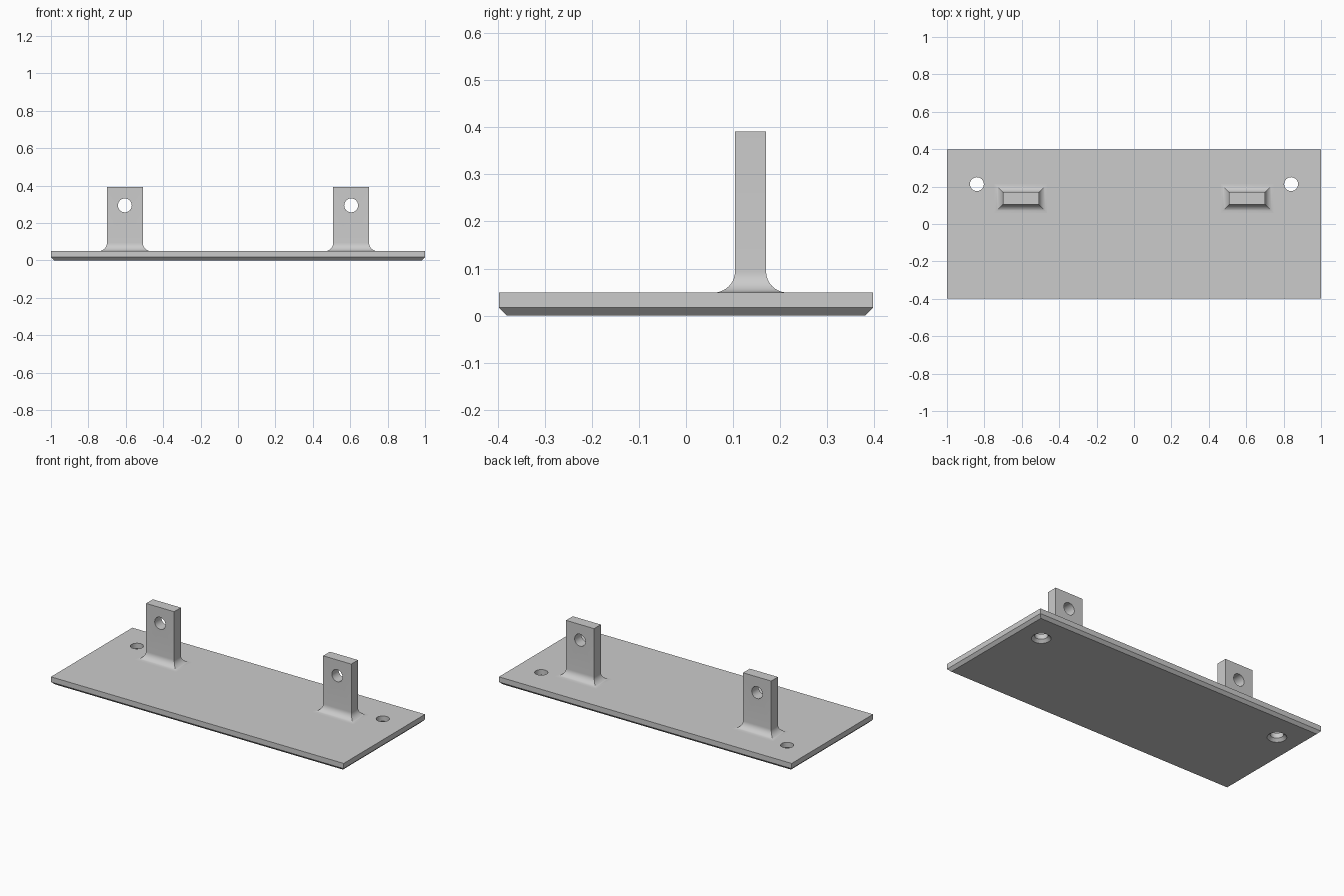
import bpy, bmesh, math
from mathutils import Matrix, Vector

cube = bpy.data.objects.get("Cube")
if cube:
    bpy.data.objects.remove(cube, do_unlink=True)

PLATE_TOP, CHAMFER = 0.049, 0.017
HOLE_R, SEGMENTS = 0.037, 48

grey = bpy.data.materials.new("light grey")
grey.use_nodes = True
grey.diffuse_color = (0.6, 0.6, 0.6, 1)
grey.node_tree.nodes["Principled BSDF"].inputs["Base Color"].default_value = (0.6, 0.6, 0.6, 1)


def stack(name, rings):
    """Closed solid skinned through a list of equal-sized rings."""
    bm = bmesh.new()
    loops = [[bm.verts.new(p) for p in ring] for ring in rings]
    n = len(loops[0])
    for low, high in zip(loops, loops[1:]):
        for i in range(n):
            j = (i + 1) % n
            bm.faces.new((low[i], low[j], high[j], high[i]))
    bm.faces.new(loops[0][::-1])
    bm.faces.new(loops[-1])
    bmesh.ops.recalc_face_normals(bm, faces=bm.faces)
    mesh = bpy.data.meshes.new(name)
    bm.to_mesh(mesh)
    bm.free()
    mesh.materials.append(grey)
    obj = bpy.data.objects.new(name, mesh)
    bpy.context.collection.objects.link(obj)
    return obj


def rectangle(cx, cy, hx, hy, z):
    return [(cx + sx * hx, cy + sy * hy, z)
            for sx, sy in ((-1, -1), (1, -1), (1, 1), (-1, 1))]


def round_cutter(profile, matrix):
    """Turned cutter from (radius, height) pairs."""
    turns = [2 * math.pi * i / SEGMENTS for i in range(SEGMENTS)]
    return stack("hole_cutter", [
        [matrix @ Vector((r * math.cos(a), r * math.sin(a), h)) for a in turns]
        for r, h in profile])


def cut(obj, cutter):
    bpy.ops.object.select_all(action='DESELECT')
    bpy.context.view_layer.objects.active = obj
    obj.select_set(True)
    mod = obj.modifiers.new("hole", 'BOOLEAN')
    mod.operation = 'DIFFERENCE'
    mod.solver = 'EXACT'
    mod.object = cutter
    bpy.ops.object.modifier_apply(modifier=mod.name)
    bpy.data.objects.remove(cutter, do_unlink=True)


def smooth(obj):
    bpy.ops.object.select_all(action='DESELECT')
    bpy.context.view_layer.objects.active = obj
    obj.select_set(True)
    bpy.ops.object.shade_smooth_by_angle(angle=math.radians(30))


# Base plate with a chamfered underside
plate = stack("base_plate", [
    rectangle(0, 0, 1 - CHAMFER, 0.397 - CHAMFER, 0),
    rectangle(0, 0, 1, 0.397, CHAMFER),
    rectangle(0, 0, 1, 0.397, PLATE_TOP)])

# Mounting holes, countersunk from below
for side in (-1, 1):
    cut(plate, round_cutter(
        [(HOLE_R + 2 * CHAMFER, -CHAMFER), (HOLE_R, CHAMFER), (HOLE_R, 0.1)],
        Matrix.Translation((side * 0.84, 0.213, 0))))
smooth(plate)

# Upright lugs with a concave fillet at the foot and a cross hole
FILLET, STEPS = 0.045, 10
HALF_X, HALF_Y, LUG_Y = 0.096, 0.033, 0.137
for side, label in ((1, "left"), (-1, "right")):
    x = side * 0.605
    rings = [rectangle(x, LUG_Y, HALF_X + FILLET, HALF_Y + FILLET, PLATE_TOP - 0.01)]
    for i in range(STEPS + 1):
        a = math.pi / 2 * i / STEPS
        out = FILLET * (1 - math.sin(a))
        rings.append(rectangle(x, LUG_Y, HALF_X + out, HALF_Y + out,
                               PLATE_TOP + FILLET * (1 - math.cos(a))))
    rings.append(rectangle(x, LUG_Y, HALF_X, HALF_Y, 0.391))
    lug = stack(label + "_lug", rings)
    cut(lug, round_cutter(
        [(HOLE_R, -0.1), (HOLE_R, 0.1)],
        Matrix.Translation((x, LUG_Y, 0.294)) @ Matrix.Rotation(math.pi / 2, 4, 'X')))
    smooth(lug)
